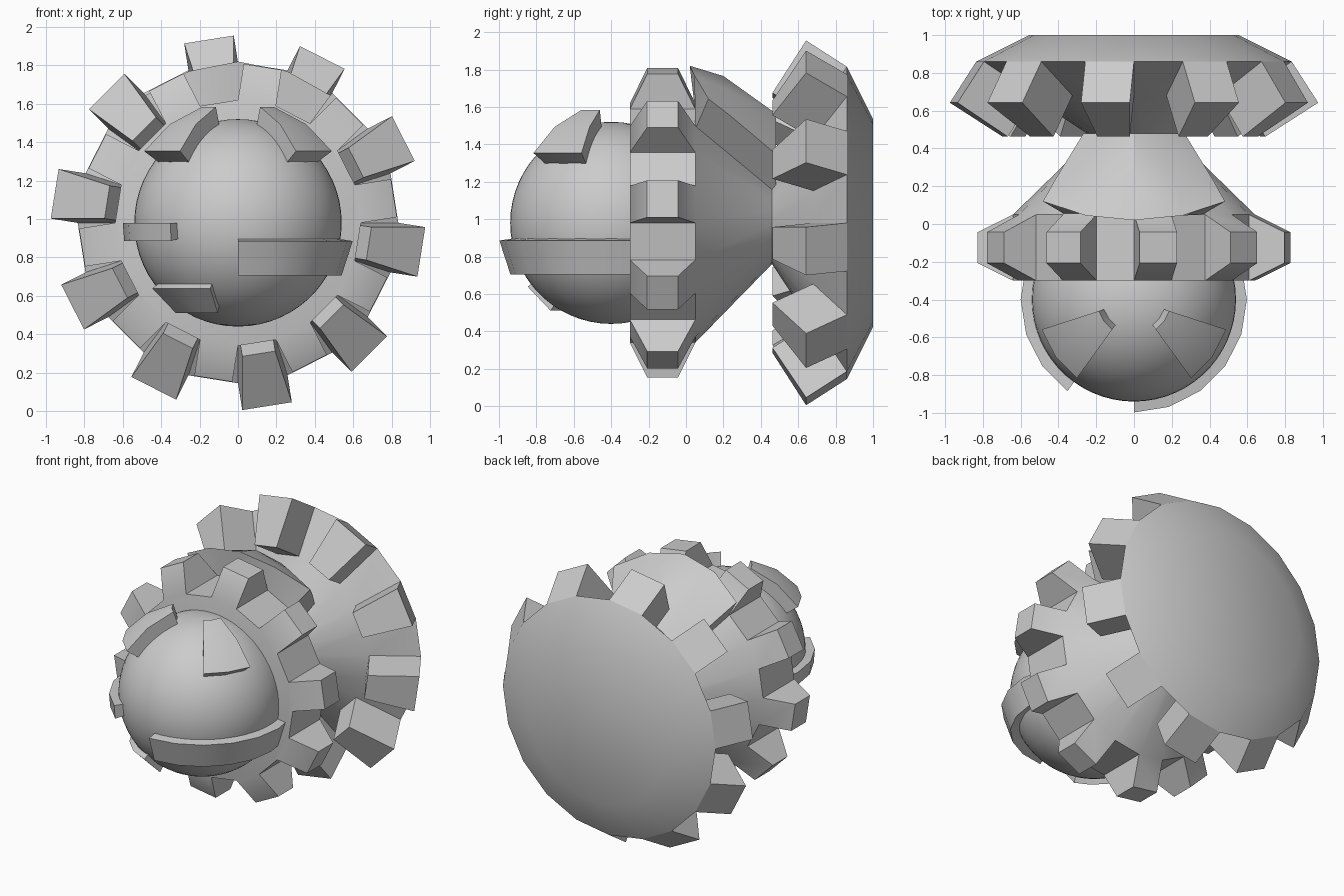
import bpy, bmesh, math
from mathutils import Vector

if "Cube" in bpy.data.objects:
    bpy.data.objects.remove(bpy.data.objects["Cube"])

N = 20          # sides of the turned body
ZC = 0.98       # height of the long axis
SC = Vector((0, -0.40, ZC))   # centre of the ball


def finish(name, bm, angle=30):
    bmesh.ops.recalc_face_normals(bm, faces=bm.faces)
    me = bpy.data.meshes.new(name)
    bm.to_mesh(me)
    bm.free()
    ob = bpy.data.objects.new(name, me)
    bpy.context.collection.objects.link(ob)
    bpy.ops.object.select_all(action='DESELECT')
    ob.select_set(True)
    bpy.context.view_layer.objects.active = ob
    bpy.ops.object.shade_smooth_by_angle(angle=math.radians(angle))
    return ob


def polar(deg, y, r):
    a = math.radians(deg)
    return Vector((r * math.cos(a), y, ZC + r * math.sin(a)))


# turn a (y, radius) profile around the long axis, then raise teeth on some faces
def turned(name, profile, ring, parity, height, squeeze):
    bm = bmesh.new()
    rings = [[bm.verts.new(polar(360 / N * i, y, r)) for i in range(N)] for y, r in profile]
    teeth = []
    for k in range(len(rings) - 1):
        for i in range(N):
            j = (i + 1) % N
            f = bm.faces.new((rings[k][i], rings[k][j], rings[k + 1][j], rings[k + 1][i]))
            if k == ring and i % 2 == parity:
                teeth.append(f)
    bm.faces.new(rings[0])
    bm.faces.new(rings[-1])
    bmesh.ops.recalc_face_normals(bm, faces=bm.faces)
    bm.normal_update()
    for f in bmesh.ops.extrude_discrete_faces(bm, faces=teeth)['faces']:
        n, c = f.normal.copy(), f.calc_center_median()
        for v in f.verts:
            v.co.y = c.y + (v.co.y - c.y) * squeeze
            v.co += n * height
    return finish(name, bm)


turned("collar", [(-0.30, 0.64), (0.05, 0.64), (0.46, 0.22), (0.50, 0.22)], 0, 0, 0.19, 0.47)
turned("rear_dish", [(0.46, 0.22), (0.68, 0.555), (0.86, 0.835), (1.0, 0.555)], 1, 1, 0.26, 1.0)

# raised hood over the top of the tapered neck
bm = bmesh.new()
sections = []
for deg in (54, 72, 90, 108, 126):
    t = abs(deg - 90) / 36
    outline = [(0.05, 0.62), (0.02 + 0.10 * t * t, 0.84 - 0.02 * t), (0.20 + 0.03 * t, 0.785 - 0.07 * t),
               (0.48, 0.585 - 0.13 * t), (0.48, 0.19)]
    sections.append([bm.verts.new(polar(deg, y, r)) for y, r in outline])
for a, b in zip(sections, sections[1:]):
    for k in range(5):
        m = (k + 1) % 5
        bm.faces.new((a[k], a[m], b[m], b[k]))
bm.faces.new(sections[0])
bm.faces.new(sections[-1])
finish("neck_hood", bm)

# smooth ball at the front
bm = bmesh.new()
bmesh.ops.create_uvsphere(bm, u_segments=60, v_segments=30, radius=0.54)
bmesh.ops.translate(bm, verts=bm.verts, vec=SC)
finish("front_ball", bm)


# curved plate on the ball; longitude is measured from the front toward +x
def plate(name, lon0, lon1, lat0, lat1, radius):
    bm = bmesh.new()
    nu = max(1, round(abs(lon1 - lon0) / 18))
    nv = max(1, round((lat1 - lat0) / 18))

    def pt(u, v, r):
        lo = math.radians(lon0 + (lon1 - lon0) * u / nu)
        la = math.radians(lat0 + (lat1 - lat0) * v / nv)
        return SC + r * Vector((math.cos(la) * math.sin(lo), -math.cos(la) * math.cos(lo), math.sin(la)))

    g = [[[bm.verts.new(pt(u, v, r)) for v in range(nv + 1)] for u in range(nu + 1)] for r in (0.51, radius)]
    for s in g:
        for u in range(nu):
            for v in range(nv):
                bm.faces.new((s[u][v], s[u + 1][v], s[u + 1][v + 1], s[u][v + 1]))
    for u in range(nu):
        for v in (0, nv):
            bm.faces.new((g[0][u][v], g[0][u + 1][v], g[1][u + 1][v], g[1][u][v]))
    for v in range(nv):
        for u in (0, nu):
            bm.faces.new((g[0][u][v], g[0][u][v + 1], g[1][u][v + 1], g[1][u][v]))
    finish(name, bm)


plate("brow_right", 36, 72, 36, 72, 0.635)
plate("brow_left", -36, -72, 36, 72, 0.635)
plate("wide_band", 0, 108, -27, -9, 0.605)
plate("side_strip", -36, -108, -9, 0, 0.60)
plate("lower_plate", -18, -72, -54, -36, 0.58)
